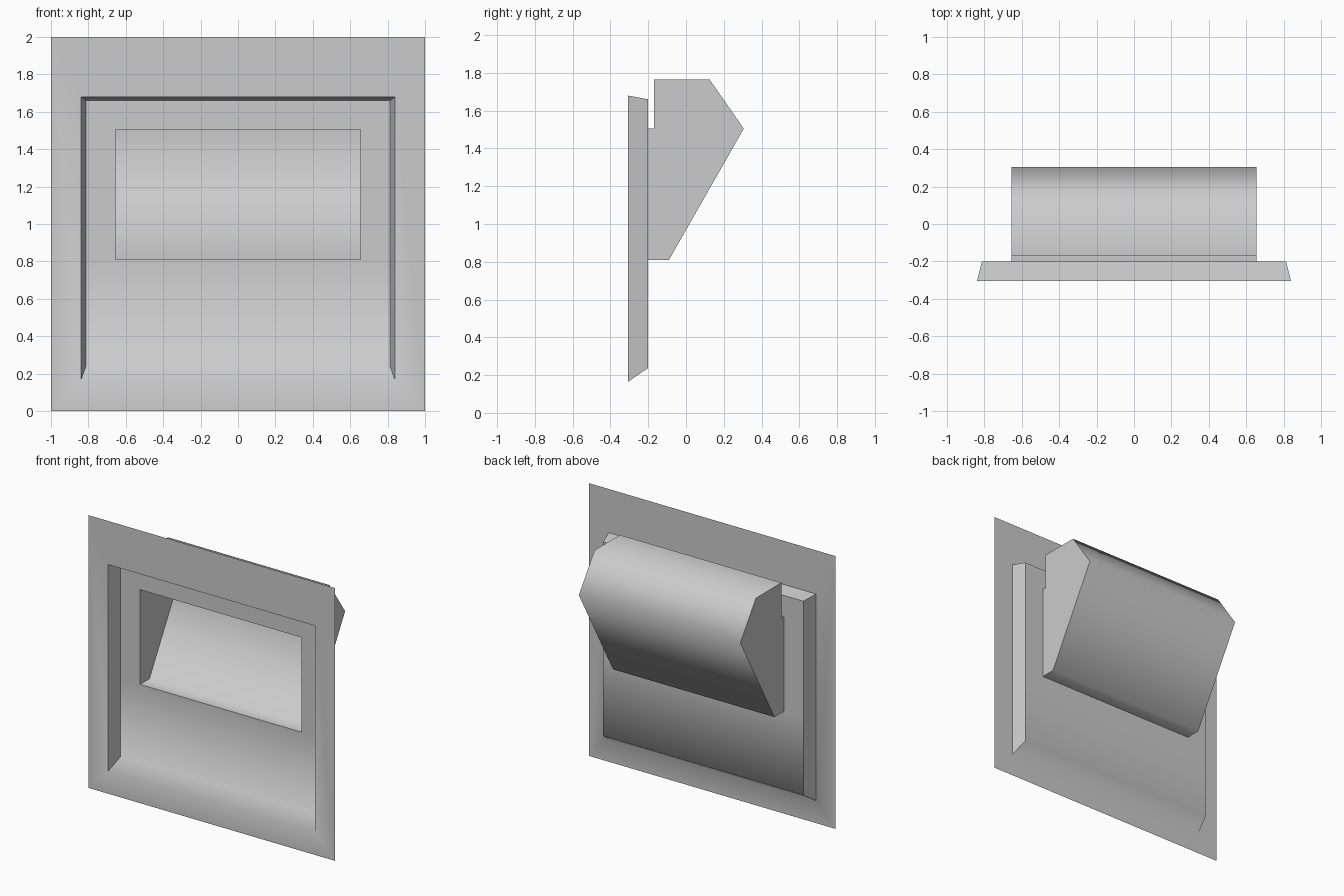
import bpy
import bmesh
import math

cube = bpy.data.objects.get("Cube")
if cube:
    bpy.data.objects.remove(cube, do_unlink=True)

FRONT, BACK = -0.306, -0.2

grey = bpy.data.materials.new("light_grey")
grey.use_nodes = True
colour = (0.6, 0.6, 0.6, 1)
grey.diffuse_color = colour
grey.node_tree.nodes["Principled BSDF"].inputs["Base Color"].default_value = colour


def finish(bm, name):
    """Turn the bmesh into an object, smooth across the gentle bends only."""
    mesh = bpy.data.meshes.new(name)
    bm.to_mesh(mesh)
    bm.free()
    mesh.materials.append(grey)
    obj = bpy.data.objects.new(name, mesh)
    bpy.context.collection.objects.link(obj)
    bpy.ops.object.select_all(action="DESELECT")
    obj.select_set(True)
    bpy.context.view_layer.objects.active = obj
    bpy.ops.object.shade_smooth_by_angle(angle=math.radians(70))
    return obj


def rectangle(bm, half, low, high, y):
    """Corners anticlockwise from the lower left, seen from the front."""
    corners = ((-half, low), (half, low), (half, high), (-half, high))
    return [bm.verts.new((x, y, z)) for x, z in corners]


# Front frame, tapered recess walls and recessed panel with its opening
bm = bmesh.new()
outer = rectangle(bm, 1, 0, 2, FRONT)
rim = rectangle(bm, 0.84, 0.165, 1.68, FRONT)
floor = rectangle(bm, 0.813, 0.238, 1.66, BACK)
hole = rectangle(bm, 0.655, 0.81, 1.505, BACK)
for a, b in ((outer, rim), (rim, floor)):
    for i in range(4):
        j = (i + 1) % 4
        bm.faces.new((a[i], a[j], b[j], b[i]))

# Panel strips below, beside and above the opening
left, right = [bm.verts.new((x, BACK, 0.81)) for x in (-0.813, 0.813)]
bm.faces.new((floor[0], floor[1], right, hole[1], hole[0], left))
bm.faces.new((right, floor[2], hole[2], hole[1]))
bm.faces.new((floor[2], floor[3], hole[3], hole[2]))
bm.faces.new((floor[3], left, hole[0], hole[3]))
# The recess side walls share the added panel corners
for edge in ((floor[1], right, floor[2]), (floor[3], left, floor[0])):
    wall = next(f for f in edge[0].link_faces
                if edge[2] in f.verts and any(v in rim for v in f.verts))
    ring = list(wall.verts)
    bm.faces.remove(wall)
    k = ring.index(edge[0])
    step = k + 1 if ring[(k + 1) % 4] is edge[2] else k
    ring.insert(step, edge[1])
    bm.faces.new(ring)
finish(bm, "front_panel")

# Hollow pocket behind the opening, open at the front
profile = ((BACK, 0.81), (-0.09, 0.81), (0.306, 1.505), (0.125, 1.765),
           (-0.17, 1.765), (-0.17, 1.505), (BACK, 1.505))
bm = bmesh.new()
sides = [[bm.verts.new((x, y, z)) for y, z in profile] for x in (-0.655, 0.655)]
for i in range(len(profile) - 1):
    bm.faces.new((sides[0][i], sides[0][i + 1], sides[1][i + 1], sides[1][i]))
bm.faces.new(sides[0])
bm.faces.new(sides[1][::-1])
finish(bm, "rear_pocket")
